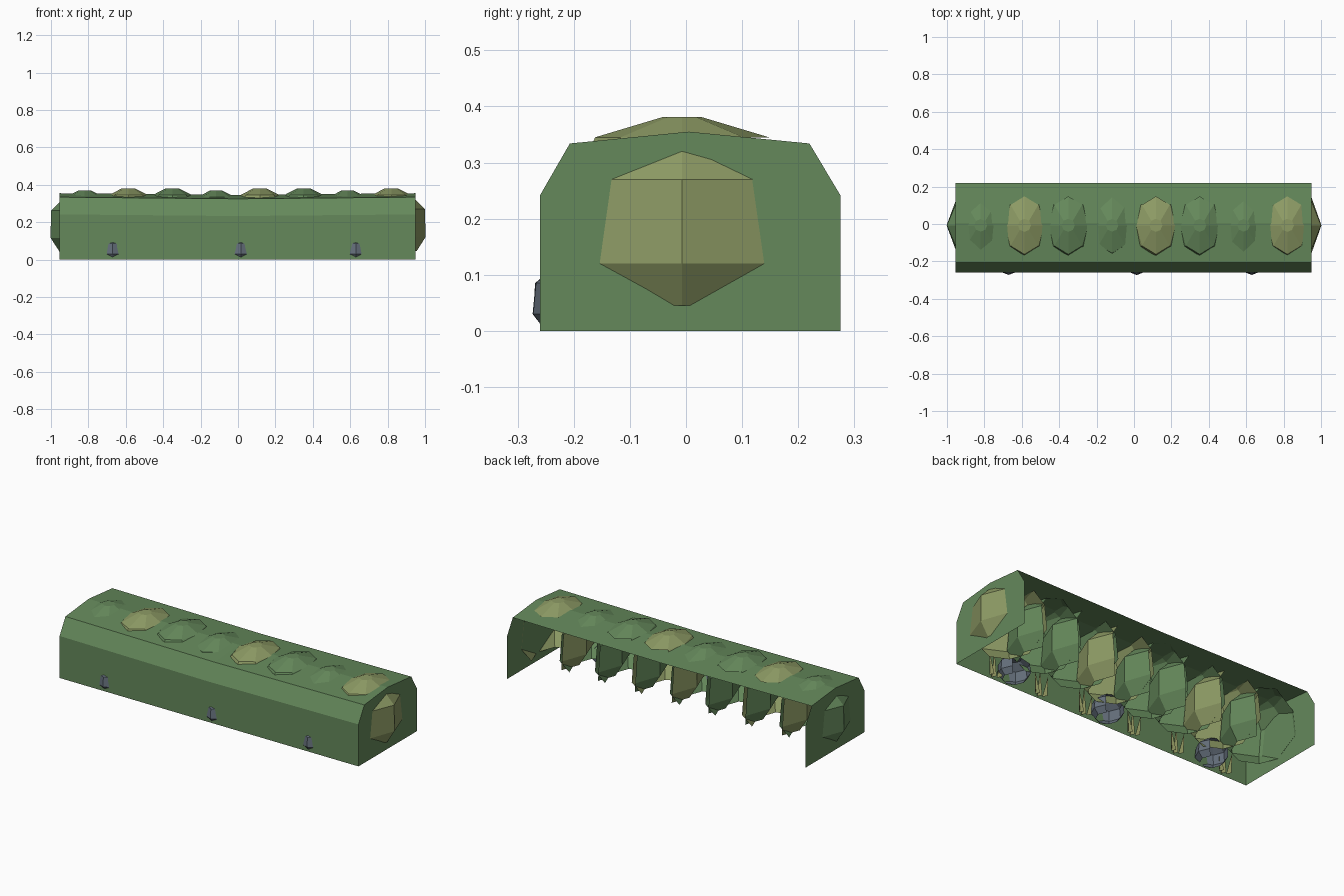
import bpy, bmesh, math, random
from mathutils import Vector

if "Cube" in bpy.data.objects:
    bpy.data.objects.remove(bpy.data.objects["Cube"])

random.seed(4)

def material(name, rgb):
    m = bpy.data.materials.new(name)
    m.diffuse_color = (*rgb, 1)
    m.use_nodes = True
    m.node_tree.nodes["Principled BSDF"].inputs["Base Color"].default_value = m.diffuse_color
    return m

LEAF = material("leaf_green", (0.13, 0.25, 0.105))
OLIVE = material("olive_leaf", (0.27, 0.33, 0.13))
STONE = material("stone_grey", (0.13, 0.16, 0.20))
GRASS = material("dry_grass", (0.24, 0.26, 0.10))

def finish(bm, name, mat, closed=True):
    """Closed parts get outward normals, then lose the faces turned to the back or the ground."""
    if closed:
        bmesh.ops.recalc_face_normals(bm, faces=bm.faces)
        bm.normal_update()
        hidden = [f for f in bm.faces if f.normal.y > .48 or f.normal.z < -.72]
        bmesh.ops.delete(bm, geom=hidden, context='FACES')
    me = bpy.data.meshes.new(name)
    bm.to_mesh(me)
    bm.free()
    me.materials.append(mat)
    ob = bpy.data.objects.new(name, me)
    bpy.context.collection.objects.link(ob)
    return ob

def loft(name, mat, centre, rings, n=8, jitter=0.0):
    """Stack of elliptical rings (z, rx, ry) with flat caps."""
    bm = bmesh.new()
    loops = []
    for z, rx, ry in rings:
        loop = []
        for i in range(n):
            a = 2 * math.pi * i / n
            k = 1 + random.uniform(-jitter, jitter)
            loop.append(bm.verts.new((centre[0] + rx * k * math.cos(a),
                                      centre[1] + ry * k * math.sin(a), centre[2] + z)))
        loops.append(loop)
    for lo, hi in zip(loops, loops[1:]):
        for i in range(n):
            j = (i + 1) % n
            bm.faces.new((lo[i], lo[j], hi[j], hi[i]))
    bm.faces.new(loops[0][::-1])
    bm.faces.new(loops[-1])
    return finish(bm, name, mat)

# hedge shell: front, chamfer and top sheet; the back and underside are open
profile = [(-.26, 0), (-.26, .242), (-.207, .334), (.005, .355), (.22, .334)]
end_profile = profile + [(.275, .242), (.275, 0)]
bm = bmesh.new()
sections = []
for x, sag in ((-.955, 0), (0, .009), (.95, 0)):
    sections.append([bm.verts.new((x, y, z - (sag if z else 0))) for y, z in profile])
for a, b in zip(sections, sections[1:]):
    for i in range(len(profile) - 1):
        bm.faces.new((a[i], b[i], b[i + 1], a[i + 1]))
finish(bm, "hedge_shell", LEAF, False)

# end panels
for side, x in (("left", -.955), ("right", .95)):
    bm = bmesh.new()
    vs = [bm.verts.new((x, y, z)) for y, z in end_profile]
    face = bm.faces.new(vs)
    bm.normal_update()
    if face.normal.x * x < 0:
        face.normal_flip()
    finish(bm, side + "_end_panel", LEAF, False)

# row of leafy clumps, every third one olive and every third one lower
clump = [(.003, .03, .03), (.045, .135, .15), (.12, .182, .212),
         (.27, .18, .187), (.345, .105, .155), (.381, .035, .035)]
for i in range(8):
    kind = i % 3
    h, w = (.968, .96) if kind == 0 else (1, 1)
    rings = [(z * h, rx * (1 if i == 0 else w), ry * w) for z, rx, ry in clump]
    loft(f"leaf_clump_{i}", OLIVE if kind == 1 else LEAF,
         (-.82 + i * .2343, -.007, 0), rings)

# stones at the foot of the front wall
for i, x in enumerate((-.67, .015, .63)):
    loft(f"foot_stone_{i}", STONE, (x, -.19, 0),
         [(0, .06, .06), (.03, .085, .083), (.085, .08, .078), (.118, .04, .04)], 8, .02)

# grass tufts: thin leaning blades just inside the front wall
for i, x in enumerate((.73, .43, .14, -.18, -.465, -.78)):
    bm = bmesh.new()
    for k in (-1, 0, 1):
        base = Vector((x + k * .024, -.232 + .012 * abs(k), 0))
        tip = base + Vector((k * .02, .008, .15 - .03 * abs(k)))
        ring = [bm.verts.new(base + Vector((.016 * math.cos(a), .016 * math.sin(a), 0)))
                for a in (-1.571, .524, 2.618)]
        t = bm.verts.new(tip)
        bm.faces.new(ring[::-1])
        for j in range(3):
            bm.faces.new((ring[j], ring[(j + 1) % 3], t))
    finish(bm, f"grass_tuft_{i}", GRASS)
